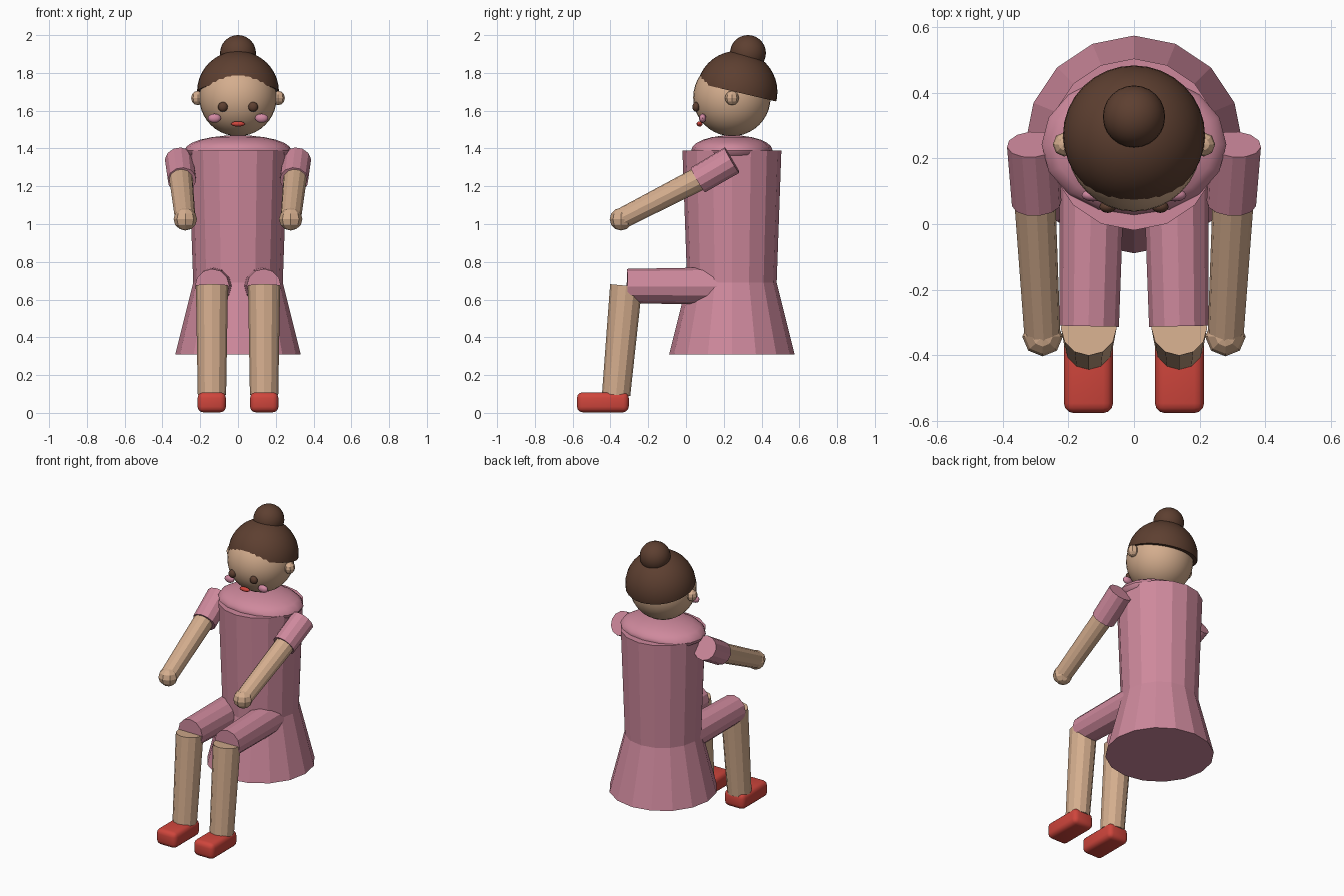
import bpy, bmesh, math
from mathutils import Vector, Matrix

if "Cube" in bpy.data.objects:
    bpy.data.objects.remove(bpy.data.objects["Cube"], do_unlink=True)


def material(name, rgb):
    m = bpy.data.materials.new(name)
    m.use_nodes = True
    m.diffuse_color = (*rgb, 1)
    m.node_tree.nodes["Principled BSDF"].inputs["Base Color"].default_value = (*rgb, 1)
    return m


PINK = material("dress pink", (0.62, 0.25, 0.335))
SKIN = material("skin tan", (0.66, 0.42, 0.27))
BROWN = material("hair brown", (0.11, 0.05, 0.03))
BLUSH = material("cheek pink", (0.64, 0.25, 0.36))
RED = material("shoe red", (0.62, 0.06, 0.045))
CY = 0.243  # y of the body axis


def finish(bm, name, mat, smooth=None):
    bmesh.ops.recalc_face_normals(bm, faces=bm.faces[:])
    me = bpy.data.meshes.new(name)
    bm.to_mesh(me)
    bm.free()
    me.materials.append(mat)
    ob = bpy.data.objects.new(name, me)
    bpy.context.scene.collection.objects.link(ob)
    if smooth:
        bpy.ops.object.select_all(action='DESELECT')
        ob.select_set(True)
        bpy.context.view_layer.objects.active = ob
        bpy.ops.object.shade_smooth_by_angle(angle=math.radians(smooth))
    return ob


def ball(name, mat, centre, radii, segs=24, rings=16, smooth=40, cut=None):
    """Ellipsoid, optionally keeping only the part above a plane."""
    bm = bmesh.new()
    bmesh.ops.create_uvsphere(bm, u_segments=segs, v_segments=rings, radius=1,
                              matrix=Matrix.Translation(centre) @ Matrix.Diagonal((*radii, 1)))
    if cut:
        res = bmesh.ops.bisect_plane(bm, geom=bm.verts[:] + bm.edges[:] + bm.faces[:],
                                     plane_co=cut[0], plane_no=cut[1], clear_inner=True)
        edges = [e for e in res["geom_cut"] if isinstance(e, bmesh.types.BMEdge)]
        bmesh.ops.edgeloop_fill(bm, edges=edges)
    return finish(bm, name, mat, smooth)


def rod(name, mat, a, b, ra, rb, sides=12):
    """Tapered cylinder from a to b."""
    a, b = Vector(a), Vector(b)
    d = b - a
    turn = Vector((0, 0, 1)).rotation_difference(d).to_matrix().to_4x4()
    bm = bmesh.new()
    bmesh.ops.create_cone(bm, cap_ends=True, segments=sides, radius1=ra, radius2=rb,
                          depth=d.length, matrix=Matrix.Translation((a + b) / 2) @ turn)
    return finish(bm, name, mat)


def rounded_box(name, mat, centre, size, bevel):
    bm = bmesh.new()
    bmesh.ops.create_cube(bm, size=1, matrix=Matrix.Translation(centre) @ Matrix.Diagonal((*size, 1)))
    bmesh.ops.bevel(bm, geom=bm.edges[:], offset=bevel, segments=3, profile=0.5, affect='EDGES')
    return finish(bm, name, mat, 35)


# Dress
rod("skirt", PINK, (0, CY, 0.31), (0, CY, 0.69), 0.332, 0.237, 16)
rod("bodice", PINK, (0, CY, 0.69), (0, CY, 1.39), 0.237, 0.262, 16)
ball("shoulders", PINK, (0, CY, 1.39), (0.282, 0.215, 0.08), 16, 12)

# Head, hair cap sloping down to the back, and bun
ball("head", SKIN, (0, CY, 1.67), (0.205, 0.205, 0.205), 32, 20)
ball("hair_cap", BROWN, (0, 0.27, 1.70), (0.217, 0.214, 0.216), 32, 20,
     cut=((0, 0.268, 1.698), (0, 0.235, 1)))
ball("hair_bun", BROWN, (0, 0.328, 1.905), (0.095, 0.095, 0.095))
ball("mouth", RED, (0, 0.072, 1.53), (0.037, 0.016, 0.014), 12, 8)

# Paired parts
for side, s in (("left", 1), ("right", -1)):
    ball(side + "_ear", SKIN, (s * 0.213, CY, 1.667), (0.035, 0.037, 0.038), 8, 6, None)
    ball(side + "_eye", BROWN, (s * 0.08, 0.053, 1.62), (0.026, 0.019, 0.026), 12, 8)
    ball(side + "_cheek", BLUSH, (s * 0.125, 0.088, 1.56), (0.035, 0.019, 0.024), 12, 8)
    rod(side + "_sleeve", PINK, (s * 0.31, CY, 1.338), (s * 0.297, 0.063, 1.233), 0.078, 0.076)
    rod(side + "_arm", SKIN, (s * 0.305, 0.12, 1.266), (s * 0.28, -0.335, 1.032), 0.064, 0.055)
    ball(side + "_hand", SKIN, (s * 0.279, -0.344, 1.026), (0.062, 0.06, 0.06), 8, 6, None)
    rod(side + "_thigh", PINK, (s * 0.127, 0.2, 0.672), (s * 0.137, -0.312, 0.672), 0.1, 0.091)
    rod(side + "_shin", SKIN, (s * 0.138, -0.317, 0.674), (s * 0.138, -0.37, 0.095), 0.085, 0.075)
    rounded_box(side + "_shoe", RED, (s * 0.139, -0.44, 0.056), (0.15, 0.274, 0.106), 0.03)
